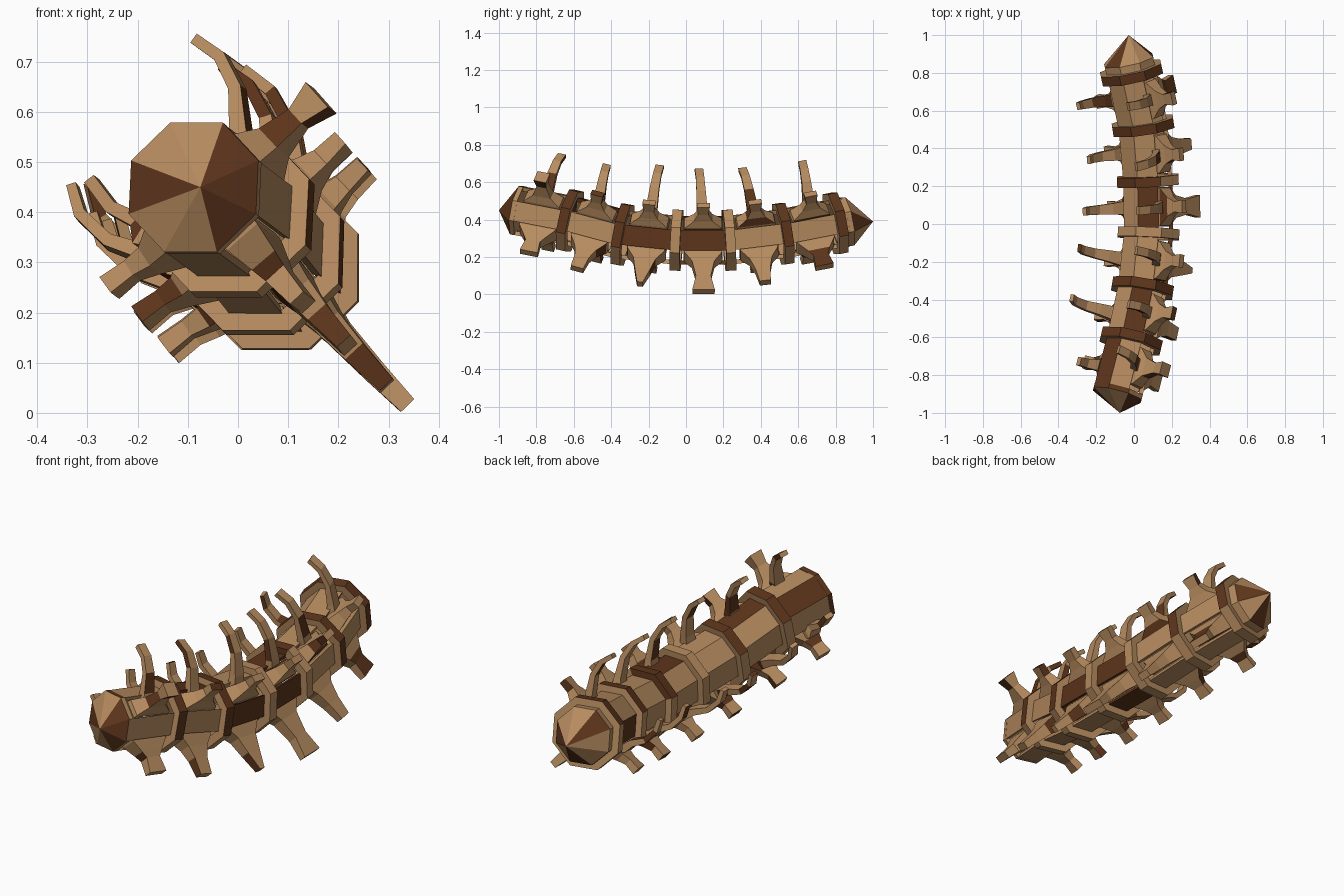
import bpy, math, random
from mathutils import Vector

if "Cube" in bpy.data.objects:
    bpy.data.objects.remove(bpy.data.objects["Cube"])

random.seed(4)

def material(name, col):
    m = bpy.data.materials.new(name)
    m.diffuse_color = (*col, 1)
    m.use_nodes = True
    m.node_tree.nodes["Principled BSDF"].inputs["Base Color"].default_value = m.diffuse_color
    return m

LIGHT = material("light_wood", (0.47, 0.26, 0.115))
DARK = material("dark_wood", (0.11, 0.035, 0.011))

def mesh_object(name, verts, faces, dark=()):
    me = bpy.data.meshes.new(name)
    me.from_pydata([tuple(v) for v in verts], [], faces)
    me.materials.append(LIGHT)
    me.materials.append(DARK)
    for i, p in enumerate(me.polygons):
        p.material_index = 1 if dark is True or (dark and i in dark) else 0
    ob = bpy.data.objects.new(name, me)
    bpy.context.collection.objects.link(ob)
    return ob

def frame(t):
    t = t.normalized()
    s = Vector((t.y, -t.x, 0)).normalized()
    return s, s.cross(t), t

def octagon(c, fr, apothem):
    r = apothem / math.cos(math.pi / 8)
    return [c + fr[0] * r * math.cos(a) + fr[1] * r * math.sin(a)
            for a in (math.radians(-22.5 + 45 * k) for k in range(8))]

BOX = [(0, 1, 2, 3), (7, 6, 5, 4), (0, 4, 5, 1), (1, 5, 6, 2), (2, 6, 7, 3), (3, 7, 4, 0)]

# Curved spine that carries everything
spine = [Vector(p) for p in (
    (-0.085, -0.89, 0.447), (-0.015, -0.62, 0.395), (0.045, -0.34, 0.32),
    (0.077, -0.05, 0.29), (0.073, 0.23, 0.29), (0.048, 0.52, 0.325),
    (-0.013, 0.8, 0.38), (-0.025, 0.85, 0.388))]

# Body panels: closed on the flat sides and upper left, open where legs grow out
dark_panels = {(0, 3), (1, 2), (2, 0), (3, 0), (3, 2), (3, 6), (5, 4)}
for i in range(7):
    a, b = spine[i], spine[i + 1]
    fr = frame(b - a if i < 6 else spine[6] - spine[5])
    oa, ob = octagon(a, fr, 0.13), octagon(b, fr, 0.13)
    ia, ib = octagon(a, fr, 0.108), octagon(b, fr, 0.108)
    for k in range(8):
        if i < 6 and k in (1, 5, 7):
            continue
        n = (k + 1) % 8
        mesh_object(f"body_panel_{i}_{k}",
                    [oa[k], oa[n], ob[n], ob[k], ia[k], ia[n], ib[n], ib[k]],
                    BOX, (i, k) in dark_panels)

# Octagonal collars between segments
for i in range(1, 7):
    fr = frame(spine[i + 1] - spine[i - 1] if i < 6 else spine[6] - spine[5])
    v = []
    for d, r in ((-0.026, 0.163), (0.026, 0.163), (0.026, 0.122), (-0.026, 0.122)):
        v += octagon(spine[i] + fr[2] * d, fr, r)
    faces = [(j * 8 + k, j * 8 + (k + 1) % 8, (j + 1) % 4 * 8 + (k + 1) % 8, (j + 1) % 4 * 8 + k)
             for j in range(4) for k in range(8)]
    if i == 3:
        dark = ()
    elif i == 4:
        dark = {2, 3, 10, 11, 18, 26}
    else:
        dark = {f for f in range(8) if f in (0, 1, 2, 3)}
    mesh_object(f"collar_{i}", v, faces, dark)

# Pointed end caps
for name, base, fr, tip, sgn, dark in (
        ("front_cap", spine[0], frame(spine[1] - spine[0]), (-0.075, -1, 0.45), -1,
         {2, 3, 4, 9, 12, 8, 15}),
        ("rear_cap", spine[7], frame(spine[6] - spine[5]), (-0.028, 1, 0.39), 1,
         {8, 11, 14})):
    v = octagon(base - fr[2] * sgn * 0.01, fr, 0.131) + octagon(base + fr[2] * sgn * 0.015, fr, 0.131)
    v.append(Vector(tip))
    f = [(k, (k + 1) % 8, 8 + (k + 1) % 8, 8 + k) for k in range(8)]
    f += [(8 + k, 8 + (k + 1) % 8, 16) for k in range(8)]
    f.append(tuple(range(7, -1, -1)))
    mesh_object(name, v, f, dark)

# Limb: rectangular section swept along a path in the segment's cross plane
def limb(name, c, fr, path, widths, thick, skew=0.0):
    s, u, t = fr
    p = [Vector(q) for q in path]
    v = []
    for j, q in enumerate(p):
        d = (p[min(j + 1, len(p) - 1)] - p[max(j - 1, 0)]).normalized()
        n = Vector((-d.y, d.x))
        o = c + s * q.x + u * q.y + t * skew * j / (len(p) - 1)
        nn = (s * n.x + u * n.y) * thick[j] / 2
        w = t * widths[j] / 2
        v += [o - nn - w, o - nn + w, o + nn + w, o + nn - w]
    m = len(p)
    f = [(4 * j + k, 4 * j + (k + 1) % 4, 4 * j + 4 + (k + 1) % 4, 4 * j + 4 + k)
         for j in range(m - 1) for k in range(4)]
    f += [(3, 2, 1, 0), tuple(range(4 * m - 4, 4 * m))]
    mesh_object(name, v, f, {x for x in range(len(f)) if random.random() < 0.15})

# Limbs of each segment; the thick legs spread into a wide root in the open panel
leg_scale = (0.78, 0.88, 0.96, 1.05, 0.94, 0.8)
curl_scale = (0.92, 0.92, 1.06, 1.04, 1.02, 0.98)
left_scale = (0.72, 1.0, 1.0, 0.95, 0.85, 0.88)
foot_width = (0.1, 0.07, 0.03, 0.12, 0.06, 0.1)
curl_skew = (0.02, -0.04, 0.01, -0.02, -0.025, 0.04)
left_skew = (-0.04, -0.01, 0.02, -0.02, 0.0, 0.05)
for i in range(6):
    c = (spine[i] + spine[i + 1]) / 2
    fr = frame(spine[i + 1] - spine[i])
    k = curl_scale[i]
    limb(f"upper_curl_{i}", c, fr,
         [(0.055, 0.09), (0.055 * k, 0.15 * k), (0.04 * k, 0.25 * k), (0, 0.32 * k), (-0.055, 0.36 * k)],
         (0.07, 0.06, 0.05, 0.045, 0.045), (0.05, 0.035, 0.026, 0.024, 0.022), curl_skew[i])
    k = left_scale[i]
    path = [(-0.075, -0.085), (-0.14, -0.075), (-0.2 * k, -0.045), (-0.275 * k, -0.02),
            (-0.335 * k, 0.035), (-0.355 * k, 0.095)]
    limb(f"left_curl_{i}", c, fr, path[:5] if i == 0 else path,
         (0.08, 0.07, 0.06, 0.05, 0.045, 0.04), (0.045, 0.04, 0.032, 0.026, 0.024, 0.02), left_skew[i])
    k = leg_scale[i]
    limb(f"lower_right_leg_{i}", c, fr,
         [(0.075, -0.075), (0.09, -0.09), (0.125, -0.13), (0.185 * k, -0.195 * k), (0.25 * k, -0.262 * k)],
         (0.21, 0.2, 0.12, 0.08, foot_width[i]), (0.085, 0.08, 0.06, 0.048, 0.036))
    k = 1.12 if i == 0 else 1.0
    limb(f"upper_right_leg_{i}", c, fr,
         [(0.075, 0.075), (0.09, 0.09), (0.12, 0.12), (0.15 * k, 0.15 * k), (0.19 * k, 0.188 * k)],
         (0.21, 0.2, 0.1, 0.055, 0.07), (0.085, 0.08, 0.055, 0.04, 0.07 if i == 0 else 0.033))
    limb(f"lower_left_leg_{i}", c, fr,
         [(-0.075, -0.075), (-0.09, -0.09), (-0.125, -0.12), (-0.16, -0.14), (-0.205, -0.175)],
         (0.18, 0.17, 0.09, 0.06, 0.07), (0.075, 0.07, 0.045, 0.035, 0.04))
